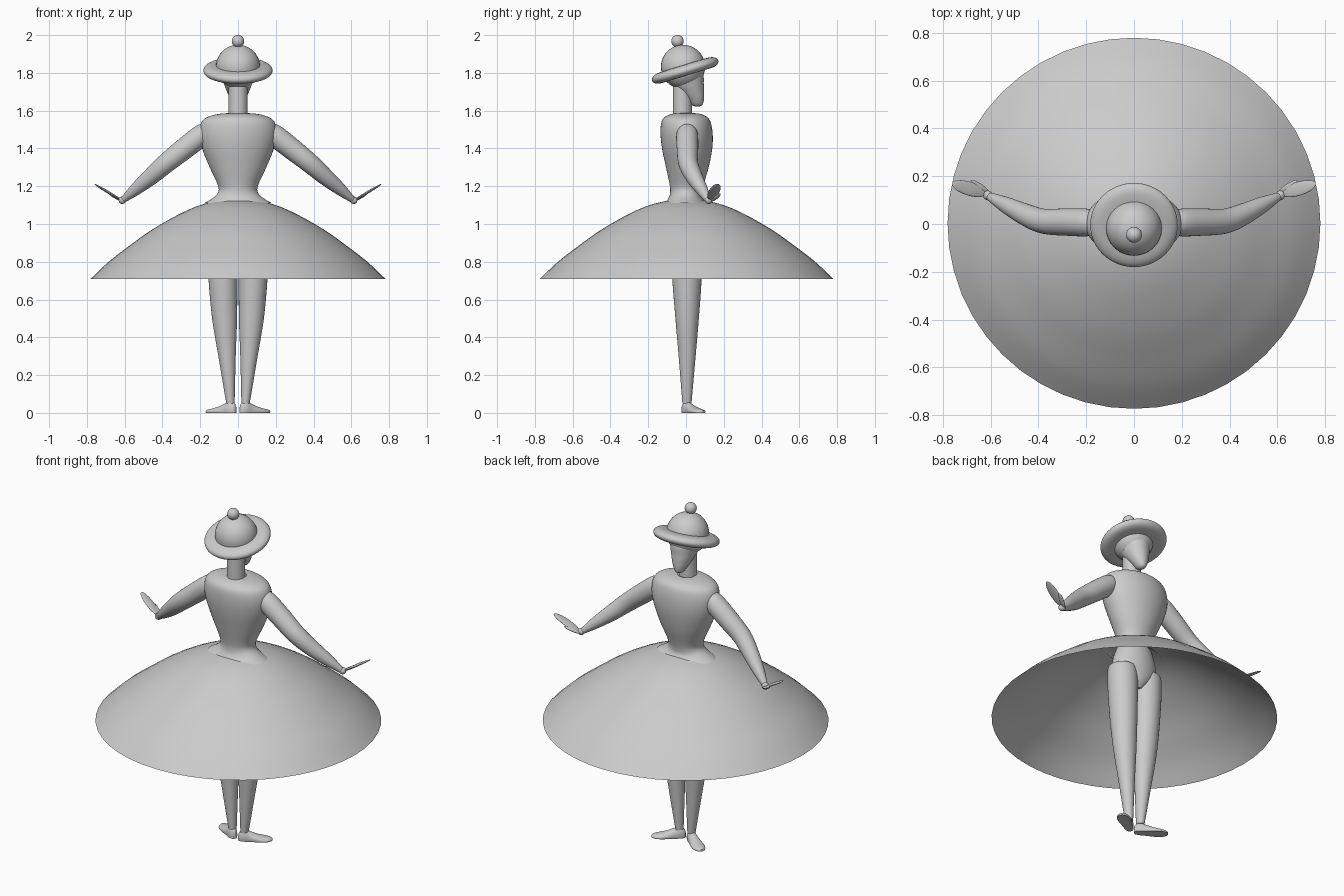
import bpy, bmesh
from math import sin, cos, pi, radians
from mathutils import Vector, Matrix

if "Cube" in bpy.data.objects:
    bpy.data.objects.remove(bpy.data.objects["Cube"])

SIDES = 48


def smooth_rows(rows, n=5):
    """Catmull-Rom interpolation through rows of numbers."""
    out = []
    for i in range(len(rows) - 1):
        a, b, c, d = (rows[max(i - 1, 0)], rows[i], rows[i + 1],
                      rows[min(i + 2, len(rows) - 1)])
        for k in range(n):
            t = k / n
            out.append([0.5 * (2 * q + (r - p) * t + (2 * p - 5 * q + 4 * r - s) * t * t
                               + (3 * q - p - 3 * r + s) * t ** 3)
                        for p, q, r, s in zip(a, b, c, d)])
    return out + [list(rows[-1])]


def finish(name, bm, mirror=False):
    bmesh.ops.recalc_face_normals(bm, faces=bm.faces[:])
    me = bpy.data.meshes.new(name)
    bm.to_mesh(me)
    bm.free()
    ob = bpy.data.objects.new(name, me)
    bpy.context.collection.objects.link(ob)
    if mirror:
        ob.modifiers.new("mirror", 'MIRROR')
    bpy.ops.object.select_all(action='DESELECT')
    ob.select_set(True)
    bpy.context.view_layer.objects.active = ob
    bpy.ops.object.shade_smooth_by_angle(angle=radians(40))
    return ob


def loft(name, rings, caps=True, mirror=False):
    bm = bmesh.new()
    loops = [[bm.verts.new(p) for p in ring] for ring in rings]
    n = len(loops[0])
    for a, b in zip(loops, loops[1:]):
        for i in range(n):
            j = (i + 1) % n
            bm.faces.new((a[i], a[j], b[j], b[i]))
    if caps:
        bm.faces.new(loops[0])
        bm.faces.new(loops[-1])
    return finish(name, bm, mirror)


def circle(n=SIDES):
    return [(cos(2 * pi * i / n), sin(2 * pi * i / n)) for i in range(n)]


def stack(name, rows, caps=True, mirror=False, n=5):
    """Rows are z, centre x, centre y, x radius, y radius."""
    rings = [[Vector((x + rx * c, y + ry * s, z)) for c, s in circle()]
             for z, x, y, rx, ry in smooth_rows(rows, n)]
    return loft(name, rings, caps, mirror)


def tube(name, rows, mirror=False):
    """Rows are x, y, z, radius along a path."""
    rows = smooth_rows(rows)
    pts = [Vector(r[:3]) for r in rows]
    rings = []
    for i, p in enumerate(pts):
        t = (pts[min(i + 1, len(pts) - 1)] - pts[max(i - 1, 0)]).normalized()
        u = Vector((0, 1, 0)).cross(t).normalized()
        v = t.cross(u)
        rings.append([p + rows[i][3] * (u * c + v * s) for c, s in circle(32)])
    return loft(name, rings, True, mirror)


def ball(name, centre, radii, x_axis=(1, 0, 0), y_hint=(0, 1, 0), mirror=False):
    x = Vector(x_axis).normalized()
    z = x.cross(Vector(y_hint)).normalized()
    y = z.cross(x)
    rot = Matrix((x, y, z)).transposed().to_4x4()
    bm = bmesh.new()
    bmesh.ops.create_uvsphere(bm, u_segments=32, v_segments=20, radius=1)
    bm.transform(Matrix.Translation(centre) @ rot @ Matrix.Diagonal((*radii, 1)))
    return finish(name, bm, mirror)


# Hat: pompom, crown and tilted brim
ball("hat_pompom", (0, -0.045, 1.968), (0.033,) * 3)
ball("hat_crown", (0, -0.016, 1.832), (0.117,) * 3)
brim = [(0.06, -0.024), (0.135, -0.027), (0.165, -0.022), (0.18, -0.010), (0.183, 0.003),
        (0.176, 0.016), (0.155, 0.027), (0.12, 0.031), (0.06, 0.03)]
tilt = Matrix.Translation((0, -0.004, 1.812)) @ Matrix.Rotation(radians(17), 4, 'X')
loft("hat_brim", [[tilt @ Vector((r * c, r * s, z)) for c, s in circle()]
                  for r, z in smooth_rows(brim, 3)])

# Head and neck
stack("head", [(1.622, 0, 0.06, 0.008, 0.012), (1.632, 0, 0.058, 0.023, 0.03),
               (1.66, 0, 0.05, 0.04, 0.045), (1.70, 0, 0.03, 0.058, 0.066),
               (1.74, 0, 0.012, 0.073, 0.082), (1.79, 0, 0.002, 0.083, 0.09),
               (1.85, 0, -0.01, 0.075, 0.08)])
stack("neck", [(1.55, 0, -0.019, 0.05, 0.05), (1.76, 0, -0.019, 0.05, 0.05)])

# Bodice flaring into the skirt
stack("torso", [(1.587, 0, 0.0, 0.05, 0.04), (1.583, 0, 0.0, 0.10, 0.075),
                (1.568, 0, 0.0, 0.158, 0.11), (1.54, 0, 0.0, 0.193, 0.13),
                (1.48, 0, 0.003, 0.205, 0.138), (1.40, 0, 0.006, 0.19, 0.133),
                (1.30, 0, 0.007, 0.15, 0.113), (1.21, 0, 0.003, 0.108, 0.09),
                (1.17, 0, 0, 0.104, 0.084), (1.14, 0, -0.003, 0.13, 0.088),
                (1.11, 0, -0.003, 0.18, 0.11)], caps=False)
stack("skirt", [(z, 0, 0.003, r, r - 0.004) for z, r in
                [(1.127, 0.09), (1.10, 0.2), (1.05, 0.315), (0.97, 0.455),
                 (0.885, 0.575), (0.80, 0.685), (0.71, 0.78)]], caps=False)

# Pelvis under the skirt
stack("pelvis", [(1.14, 0, 0, 0.10, 0.08), (1.06, 0, 0, 0.128, 0.092),
                 (0.98, 0, 0, 0.135, 0.092), (0.92, 0, 0, 0.085, 0.08),
                 (0.88, 0, 0, 0.03, 0.05)])

# Legs
stack("leg", [(1.015, 0.085, 0.003, 0.02, 0.02), (1.0, 0.085, 0.003, 0.06, 0.06),
              (0.96, 0.085, 0.004, 0.083, 0.083), (0.72, 0.08, 0.005, 0.077, 0.078),
              (0.5, 0.071, 0.006, 0.066, 0.062), (0.3, 0.058, 0.006, 0.046, 0.045),
              (0.05, 0.04, 0.005, 0.022, 0.024)], mirror=True)

# Turned-out feet with flat soles: distance, half width, height
heel = Vector((0.022, -0.008, 0))
ahead = Vector((0.83, 0.56, 0)).normalized()
side = Vector((-ahead.y, ahead.x, 0))
foot = [(-0.012, 0.006, 0.03), (-0.004, 0.018, 0.05), (0.02, 0.026, 0.065),
        (0.05, 0.028, 0.052), (0.09, 0.034, 0.035), (0.13, 0.036, 0.024),
        (0.16, 0.026, 0.018), (0.174, 0.008, 0.012)]
loft("foot", [[heel + ahead * d + side * (w * c)
               + Vector((0, 0, h * max(0, (s + 0.35) / 1.35))) for c, s in circle(32)]
              for d, w, h in smooth_rows(foot, 3)], mirror=True)

# Arms, wrists and hands
tube("arm", [(0.15, 0.005, 1.50, 0.04), (0.19, 0.006, 1.472, 0.057),
             (0.28, 0.008, 1.402, 0.057), (0.38, 0.012, 1.322, 0.052),
             (0.46, 0.042, 1.252, 0.045), (0.54, 0.082, 1.185, 0.033),
             (0.605, 0.115, 1.13, 0.017)], mirror=True)
ball("wrist", (0.612, 0.12, 1.126), (0.02,) * 3, mirror=True)
ball("palm", (0.69, 0.148, 1.17), (0.085, 0.029, 0.007), (0.14, 0.042, 0.083), mirror=True)
ball("thumb", (0.645, 0.157, 1.14), (0.05, 0.012, 0.008), (0.085, 0.055, 0.045), mirror=True)
